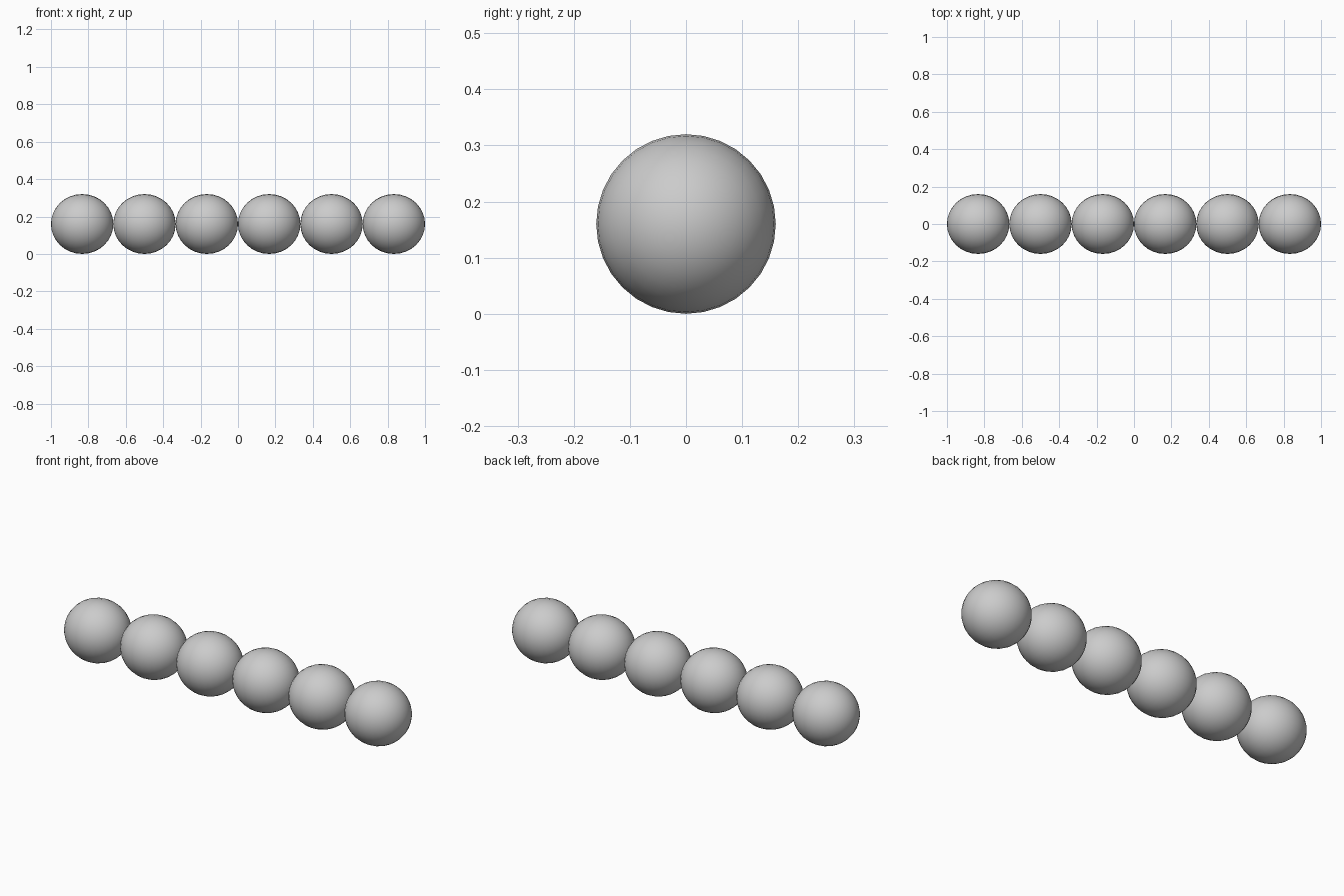
import bpy, math

if "Cube" in bpy.data.objects:
    bpy.data.objects.remove(bpy.data.objects["Cube"])

# Row of six beads, poles along x, slightly longer than wide
for i in range(6):
    bpy.ops.mesh.primitive_uv_sphere_add(
        segments=32, ring_count=16, radius=1,
        location=((i - 2.5) / 3, 0, 0.16), rotation=(0, math.pi / 2, 0))
    bead = bpy.context.object
    bead.name = f"bead_{i + 1}"
    bead.scale = (0.16, 0.16, 1 / 6)  # local z is the long axis
    bpy.ops.object.shade_smooth()
